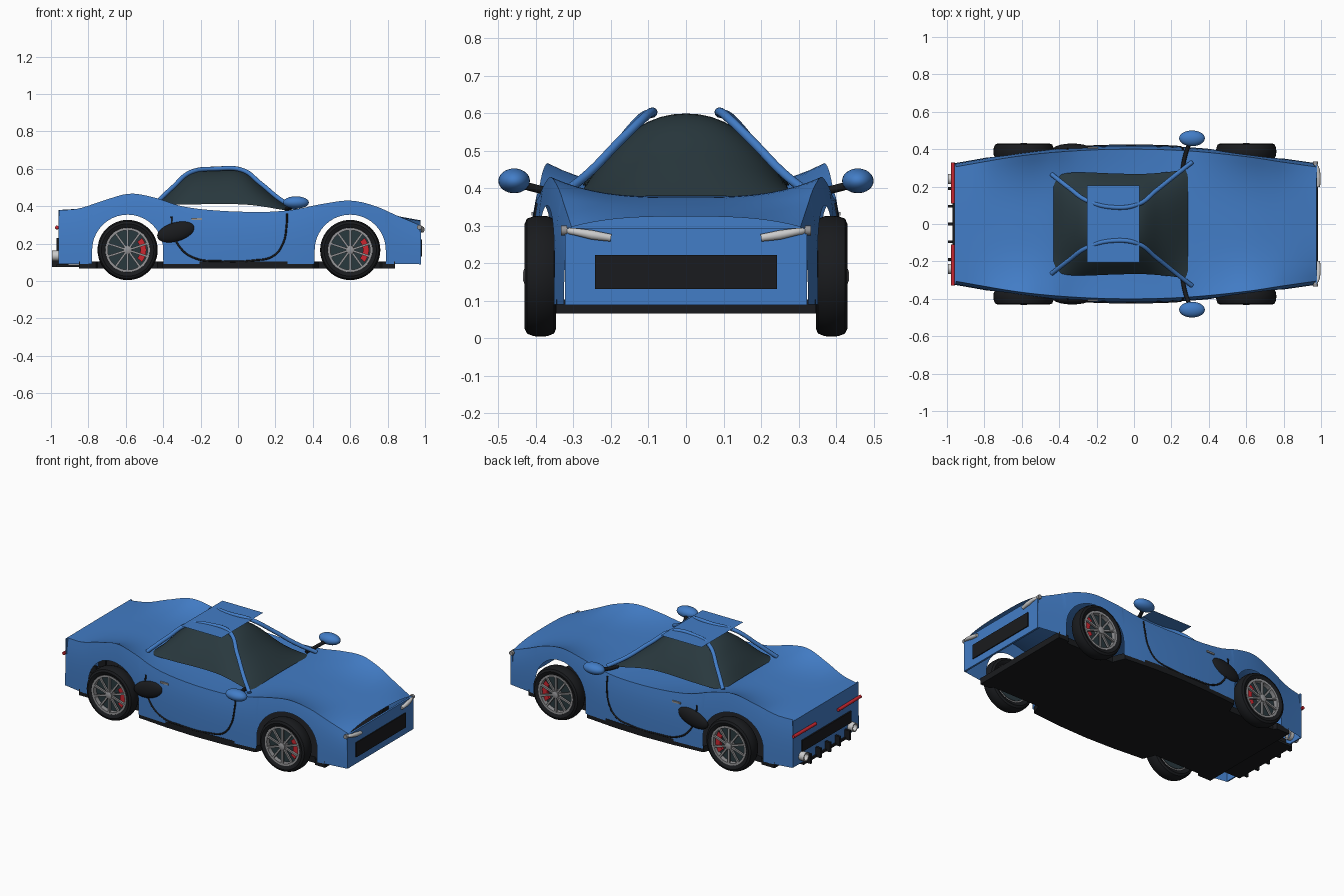
import bpy, bmesh
from math import sin, cos, pi, sqrt, radians
from mathutils import Matrix, Vector

if "Cube" in bpy.data.objects:
    bpy.data.objects.remove(bpy.data.objects["Cube"])


def mat(name, *c):
    m = bpy.data.materials.new(name)
    m.diffuse_color = (*c, 1)
    m.use_nodes = True
    m.node_tree.nodes["Principled BSDF"].inputs["Base Color"].default_value = m.diffuse_color
    return m


BLUE = mat("blue paint", .055, .205, .57)
GLASS = mat("dark glass", .022, .04, .048)
BLACK = mat("black trim", .010, .011, .013)
RED = mat("red", .6, .02, .03)
CHROME = mat("chrome", .75, .75, .75)
GREY = mat("rim grey", .3, .3, .31)


def finish(name, bm, m, normals=True):
    if normals:
        bmesh.ops.recalc_face_normals(bm, faces=bm.faces)
    me = bpy.data.meshes.new(name)
    bm.to_mesh(me)
    bm.free()
    me.materials.append(m)
    for p in me.polygons:
        p.use_smooth = True
    me.set_sharp_from_angle(angle=radians(35))
    ob = bpy.data.objects.new(name, me)
    bpy.context.collection.objects.link(ob)
    return ob


def grid(name, rows, m):
    bm = bmesh.new()
    vs = [[bm.verts.new(p) for p in r] for r in rows]
    for a, b in zip(vs, vs[1:]):
        for i in range(len(a) - 1):
            bm.faces.new((a[i], b[i], b[i + 1], a[i + 1]))
    return finish(name, bm, m)


def box(name, c, s, m, rot=Matrix()):
    bm = bmesh.new()
    bmesh.ops.create_cube(bm, size=1, matrix=Matrix.Translation(c) @ rot @ Matrix.Diagonal((*s, 1)))
    return finish(name, bm, m)


def ball(name, c, s, m, rot=Matrix()):
    bm = bmesh.new()
    bmesh.ops.create_uvsphere(bm, u_segments=28, v_segments=16, radius=1,
                              matrix=Matrix.Translation(c) @ rot @ Matrix.Diagonal((*s, 1)))
    return finish(name, bm, m)


def lathe(name, c, prof, m, axis='y', n=40):
    # prof: (radius, offset along the axis)
    rows = []
    for i in range(n + 1):
        a = 2 * pi * i / n
        rows.append([Vector(c) + (Vector((r * cos(a), o, r * sin(a))) if axis == 'y'
                                  else Vector((o, r * cos(a), r * sin(a)))) for r, o in prof])
    ob = grid(name, rows, m)
    bm = bmesh.new()
    bm.from_mesh(ob.data)
    bmesh.ops.remove_doubles(bm, verts=bm.verts, dist=1e-5)
    bmesh.ops.recalc_face_normals(bm, faces=bm.faces)
    bm.to_mesh(ob.data)
    bm.free()
    return ob


def tube(name, pts, r, m, radii=None):
    cu = bpy.data.curves.new(name, 'CURVE')
    cu.dimensions = '3D'
    cu.bevel_depth, cu.bevel_resolution, cu.use_fill_caps = r, 3, True
    sp = cu.splines.new('BEZIER')
    sp.bezier_points.add(len(pts) - 1)
    for i, (b, p) in enumerate(zip(sp.bezier_points, pts)):
        b.co = p
        b.handle_left_type = b.handle_right_type = 'AUTO'
        b.radius = radii[i] if radii else 1
    cu.materials.append(m)
    ob = bpy.data.objects.new(name, cu)
    bpy.context.collection.objects.link(ob)
    return ob


def interp(t, x):
    # smooth interpolation through (x, value) points
    i = 0
    while i < len(t) - 2 and x > t[i + 1][0]:
        i += 1

    def slope(k):
        a, b = t[max(k - 1, 0)], t[min(k + 1, len(t) - 1)]
        return (b[1] - a[1]) / (b[0] - a[0])
    h = t[i + 1][0] - t[i][0]
    u = (x - t[i][0]) / h
    return ((2*u**3 - 3*u*u + 1) * t[i][1] + (u**3 - 2*u*u + u) * h * slope(i)
            + (3*u*u - 2*u**3) * t[i + 1][1] + (u**3 - u*u) * h * slope(i + 1))


# body curves along the length: half width, shoulder height, centre height
W = [(-.96, .325), (-.6, .385), (-.3, .412), (0, .42), (.3, .41), (.6, .38), (.8, .35), (.975, .325)]
ZE = [(-.96, .378), (-.85, .388), (-.72, .43), (-.58, .467), (-.45, .447), (-.3, .4), (-.1, .376),
      (.15, .37), (.3, .382), (.45, .412), (.6, .43), (.73, .402), (.85, .35), (.975, .297)]
ZC = [(-.96, .38), (-.75, .392), (-.58, .402), (-.43, .4), (-.2, .365), (.15, .362), (.3, .374),
      (.6, .376), (.8, .355), (.975, .325)]
AXLES, R, BOT = (-.59, .6), .19, .09


def low(x):
    for a in AXLES:
        if abs(x - a) <= R + 1e-6:
            return .165 + sqrt(max(0, R * R - (x - a) ** 2))
    return BOT


def side_y(x, z):
    t = (z - BOT) / (interp(ZE, x) - BOT)
    return interp(W, x) - .02 * max(t, 0) ** 3


xs = [-.96 + 1.935 * i / 60 for i in range(61)]
xs = [x for x in xs if all(abs(x - a) > R + .004 for a in AXLES)]
for a in AXLES:
    xs += [a + R * cos(pi * i / 20) for i in range(21)] + [a - R - .0005, a + R + .0005]
xs.sort()


def side(x):
    lo, hi = low(x), interp(ZE, x)
    return [(side_y(x, lo + (hi - lo) * i / 7), lo + (hi - lo) * i / 7) for i in range(8)]


def top(x):
    e, c = interp(ZE, x), interp(ZC, x)
    w = side_y(x, e)
    return [(w * (1 - i / 10), c + (e - c) * (1 - i / 10) ** 3) for i in range(1, 11)]


# body shell with open wheel arches
rows = []
for x in xs:
    h = side(x) + top(x)
    rows.append([(x, -y, z) for y, z in h] + [(x, y, z) for y, z in h[-2::-1]])
grid("body_shell", rows, BLUE)
box("nose_panel", (.973, 0, .192), (.012, .645, .206), BLUE)
box("tail_panel", (-.957, 0, .234), (.008, .64, .288), BLUE)

# floor with side sills
half = [(-.85, .345), (-.76, .345), (-.75, .325), (-.43, .325), (-.4, .4), (-.2, .417), (0, .424),
        (.2, .418), (.4, .4), (.43, .325), (.76, .325), (.77, .345), (.84, .345)]
bm = bmesh.new()
f = bm.faces.new([bm.verts.new((x, -y, .066)) for x, y in half]
                 + [bm.verts.new((x, y, .066)) for x, y in half[::-1]])
ext = bmesh.ops.extrude_face_region(bm, geom=[f])
bmesh.ops.translate(bm, vec=(0, 0, .038),
                    verts=[v for v in ext["geom"] if isinstance(v, bmesh.types.BMVert)])
finish("floor", bm, BLACK)

# glass canopy
GT = [(-.43, .408), (-.36, .49), (-.25, .58), (-.1, .597), (.03, .588), (.15, .495), (.29, .38)]
GW = [(-.43, .235), (-.38, .268), (-.25, .275), (-.1, .27), (.05, .268), (.2, .28), (.29, .295)]
GB = [(-.43, .405), (-.25, .41), (.05, .408), (.29, .372)]
rows = []
for i in range(33):
    x = -.43 + .72 * i / 32
    t, w, b = interp(GT, x), interp(GW, x), interp(GB, x)
    rows.append([(x, w * sin(pi / 2 * k / 12), b + (t - b) * (1 - abs(sin(pi / 2 * k / 12)) ** 2.2))
                 for k in range(-12, 13)])
grid("canopy_glass", rows, GLASS)
grid("roof_panel", [[(x, y, .603) for y in (-.205, .205)] for x in (-.25, .03)], BLUE)

# grilles, diffuser fins
box("front_grille", (.98, 0, .177), (.01, .485, .09), BLACK)
box("rear_grille", (-.964, 0, .195), (.012, .48, .07), BLACK)
box("diffuser_plate", (-.91, 0, .082), (.12, .46, .014), BLACK)
for i in range(5):
    box("diffuser_fin", (-.95, (i - 2) * .095, .105), (.09, .014, .06), BLACK)

for s in (-1, 1):
    # roof pillars
    tube("roof_pillar", [(-.44, s*.265, .415), (-.35, s*.195, .5), (-.25, s*.125, .583), (-.12, s*.09, .6),
                         (.02, s*.105, .594), (.12, s*.18, .522), (.22, s*.26, .44), (.31, s*.33, .385)],
         .012, BLUE)
    # mirrors
    ball("mirror", (.31, s * .458, .42), (.069, .042, .033), BLUE)
    tube("mirror_stalk", [(.26, s * .3, .385), (.275, s * .37, .393), (.3, s * .44, .41)], .011, BLACK)
    # lights
    tube("headlight", [(.985, s*.2, .268), (.985, s*.25, .276), (.98, s*.3, .285), (.965, s*.325, .288)],
         .013, CHROME, [.8, 1, .75, .6])
    lathe("side_light", (.97, s * .325, .288), [(0, -.008), (.013, -.008), (.013, .008), (0, .008)], GREY, n=16)
    tube("tail_light", [(-.968, s * .11, .285), (-.968, s * .33, .287)], .01, RED)
    # exhaust
    lathe("exhaust", (-.96, s * .24, .135), [(.02, .03), (.027, .03), (.027, -.035), (.02, -.035),
                                            (.02, .0), (0, 0)], CHROME, 'x', 24)
    # side intake, door seam, handle
    ball("side_intake", (-.33, s * .4, .262), (.105, .03, .052), BLACK, Matrix.Rotation(radians(-15), 4, 'Y'))
    seam = [(-.355, .345), (-.35, .28), (-.31, .18), (-.23, .122), (-.1, .107), (.08, .11),
            (.19, .135), (.24, .2), (.26, .3), (.262, .36)]
    tube("door_seam", [(x, s * side_y(x, z), z) for x, z in seam], .005, BLACK)
    box("door_handle", (-.22, s * side_y(-.22, .332), .332), (.055, .014, .01), GREY)
    # wheels
    for a in AXLES:
        c = Vector((a, s * .388, .166))
        lathe("tyre", c, [(.116, -.03), (.125, -.038), (.14, -.042), (.153, -.036), (.16, -.018), (.161, 0),
                          (.16, .018), (.153, .036), (.14, .042), (.125, .038), (.116, .03)], BLACK, n=48)
        lathe("rim", c, [(.108, s*-.03), (.119, s*-.03), (.119, s*.036), (.106, s*.036), (.106, s*-.03)], GREY, n=48)
        lathe("brake_disc", c, [(0, s*-.02), (.112, s*-.02), (.112, s*.008), (0, s*.008)], GLASS)
        lathe("hub", c, [(0, s*-.05), (.025, s*-.05), (.022, s*.042), (.012, s*.046), (0, s*.046)], GREY, n=20)
        arc = [(r, -.7 + 1.4 * k / 8) for k in range(9) for r in (1,)]
        grid("brake_caliper", [[c + Vector((r * cos(t), s * o, r * sin(t)))
                                for r, o in ((.068, .008), (.068, .024), (.1, .024), (.1, .008))]
                               for _, t in arc], RED)
        for k in range(10):
            t = 2 * pi * k / 10 + pi / 10
            box("spoke", c + Vector((.063 * cos(t), s * .031, .063 * sin(t))), (.092, .012, .011), GREY,
                Matrix.Rotation(-t, 4, 'Y'))
